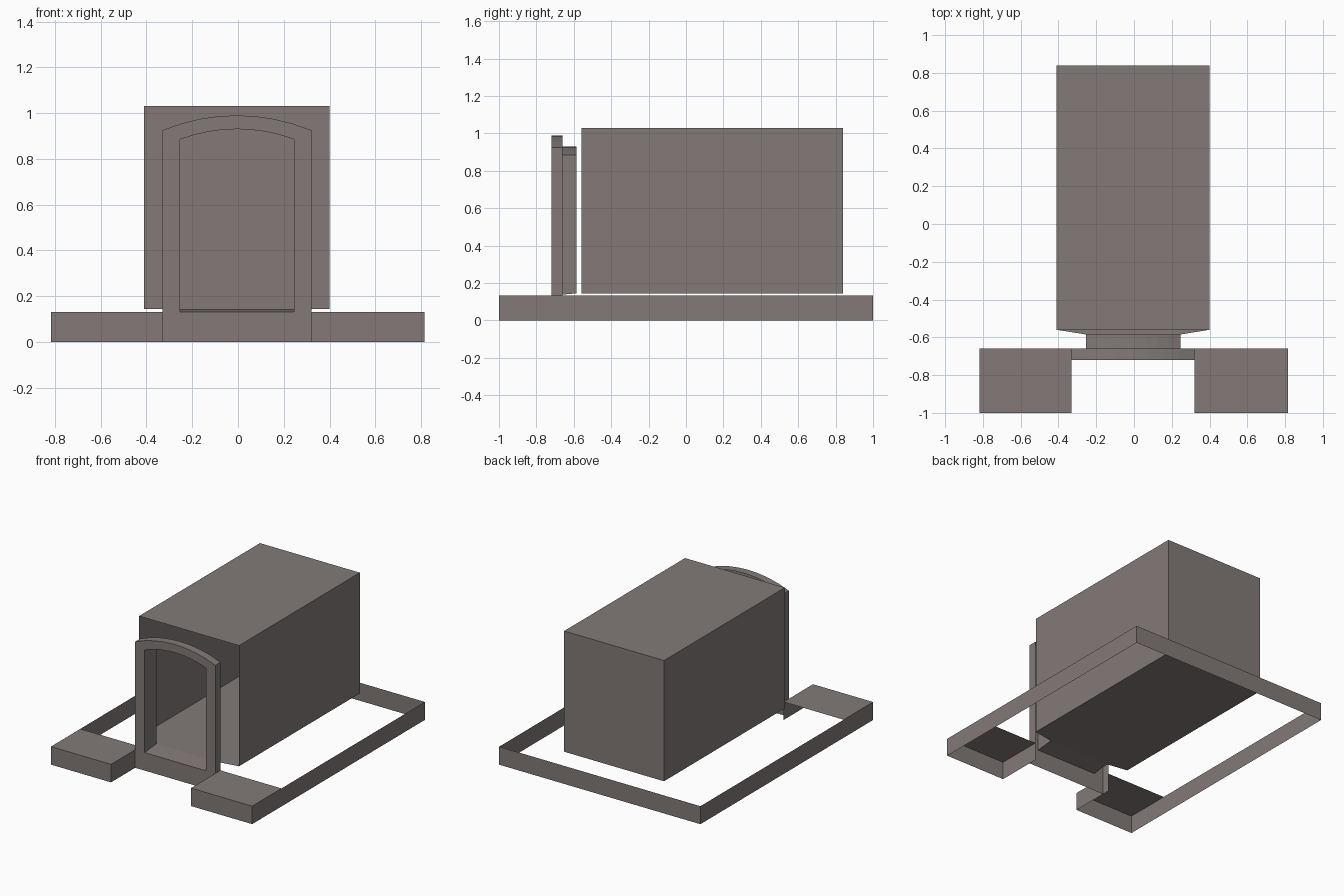
import bpy

if "Cube" in bpy.data.objects:
    bpy.data.objects.remove(bpy.data.objects["Cube"])

stone = bpy.data.materials.new("warm grey stone")
stone.diffuse_color = (0.225, 0.195, 0.186, 1)
stone.use_nodes = True
stone.node_tree.nodes["Principled BSDF"].inputs["Base Color"].default_value = stone.diffuse_color


def make(name, verts, faces):
    mesh = bpy.data.meshes.new(name)
    mesh.from_pydata(verts, [], faces)
    mesh.update()
    mesh.materials.append(stone)
    obj = bpy.data.objects.new(name, mesh)
    bpy.context.collection.objects.link(obj)
    return obj


def arch(x0, x1, bottom, spring, top, n=8):
    """Door outline (x, z): up the left side, over a shallow arc, down the right."""
    half, rise, cx = (x1 - x0) / 2, top - spring, (x0 + x1) / 2
    r = (half * half + rise * rise) / (2 * rise)
    pts = [(x0, bottom)]
    for i in range(n + 1):
        x = x0 + (x1 - x0) * i / n
        pts.append((x, top - r + (r * r - (x - cx) ** 2) ** 0.5))
    return pts + [(x1, bottom)]


# Chamber: box with an open front, floor narrows to the doorway
X0, X1, Y0, Y1, Z0, Z1 = -0.41, 0.40, -0.56, 0.84, 0.145, 1.03
DX0, DX1 = -0.253, 0.245
make("chamber",
     [(X0, Y0, Z0), (X1, Y0, Z0), (X1, Y1, Z0), (X0, Y1, Z0),
      (X0, Y0, Z1), (X1, Y0, Z1), (X1, Y1, Z1), (X0, Y1, Z1),
      (DX0, -0.585, Z0), (DX1, -0.585, Z0)],
     [(0, 8, 9, 1, 2, 3), (4, 5, 6, 7), (1, 2, 6, 5), (2, 3, 7, 6), (3, 0, 4, 7)])

# Door frame: front band and outer rim, running down to the ground
outer = arch(-0.33, 0.32, 0.132, 0.925, 0.99)
inner = arch(DX0, DX1, 0.132, 0.885, 0.93)
n = len(outer)
verts = [(x, -0.72, z) for x, z in outer + inner]
verts += [(x, -0.66, z) for x, z in outer]
faces = [(i, n + i, n + i + 1, i + 1) for i in range(n - 1)]
faces += [(i, i + 1, 2 * n + i + 1, 2 * n + i) for i in range(n - 1)]
b = len(verts)
verts += [(-0.33, -0.72, 0), (0.32, -0.72, 0), (-0.33, -0.66, 0), (0.32, -0.66, 0)]
faces += [(b, b + 1, n - 1, 2 * n - 1, n, 0),
          (b + 2, b, 0, 2 * n), (b + 1, b + 3, 3 * n - 1, n - 1)]
make("door_frame", verts, faces)

# Door passage: thin lining of the opening, with its threshold
verts = [(x, -0.72, z) for x, z in inner]
verts += [(x, -0.585, max(z, Z0)) for x, z in inner]
make("door_passage", verts,
     [(i, n + i, n + (i + 1) % n, (i + 1) % n) for i in range(n)])

# Low base: thin outer walls on three sides
H, BX0, BX1 = 0.132, -0.817, 0.815
path = [(BX0, -1), (BX0, 1), (BX1, 1), (BX1, -1)]
verts = [(x, y, z) for z in (0, H) for x, y in path]
make("base_walls", verts, [(i + 1, i, i + 4, i + 5) for i in range(3)])

# Base slabs either side of the door: top, front and inner side
for name, xo, xi in (("left", BX0, -0.33), ("right", BX1, 0.32)):
    verts = [(xo, -1, 0), (xi, -1, 0), (xi, -0.66, 0),
             (xo, -1, H), (xi, -1, H), (xi, -0.66, H), (xo, -0.66, H)]
    faces = [(0, 1, 4, 3), (1, 2, 5, 4), (3, 4, 5, 6)]
    if name == "right":
        faces = [f[::-1] for f in faces]
    make(name + "_base_slab", verts, faces)
